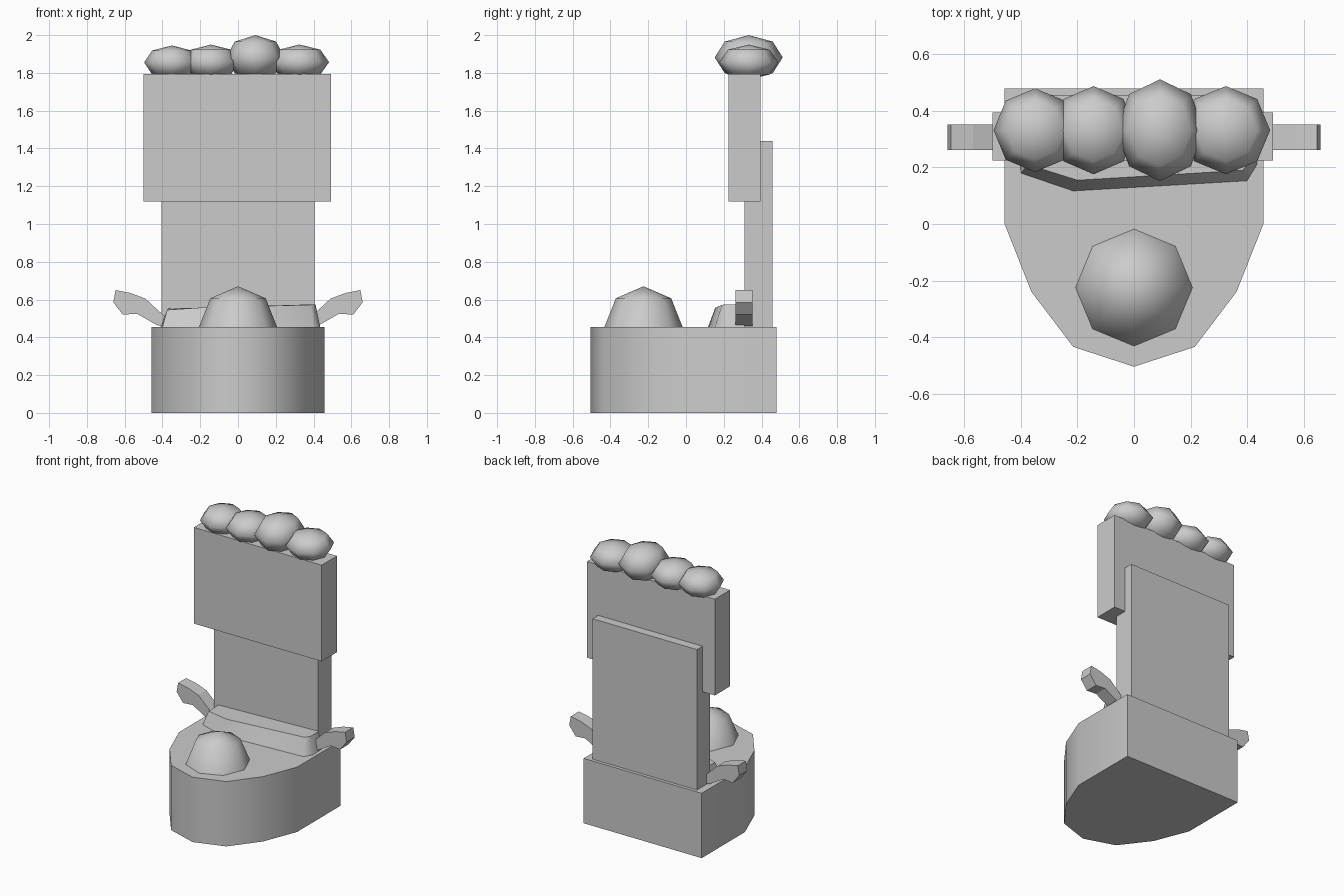
import bpy, bmesh, math

cube = bpy.data.objects.get("Cube")
if cube:
    bpy.data.objects.remove(cube, do_unlink=True)

# One plain grey for everything
grey = bpy.data.materials.new("plain_grey")
grey.use_nodes = True
colour = (0.6, 0.6, 0.6, 1)
grey.diffuse_color = colour
grey.node_tree.nodes["Principled BSDF"].inputs["Base Color"].default_value = colour


def finish(name, bm, smooth=None):
    bmesh.ops.recalc_face_normals(bm, faces=bm.faces)
    mesh = bpy.data.meshes.new(name)
    bm.to_mesh(mesh)
    bm.free()
    mesh.materials.append(grey)
    obj = bpy.data.objects.new(name, mesh)
    bpy.context.collection.objects.link(obj)
    if smooth:
        bpy.ops.object.select_all(action='DESELECT')
        obj.select_set(True)
        bpy.context.view_layer.objects.active = obj
        bpy.ops.object.shade_smooth_by_angle(angle=math.radians(smooth))
    return obj


def loft(name, lower, upper, smooth=None):
    """Solid between two matching outlines."""
    bm = bmesh.new()
    a = [bm.verts.new(p) for p in lower]
    b = [bm.verts.new(p) for p in upper]
    bm.faces.new(a)
    bm.faces.new(b)
    for i in range(len(a)):
        j = (i + 1) % len(a)
        bm.faces.new((a[i], a[j], b[j], b[i]))
    return finish(name, bm, smooth)


def box(name, x0, x1, y0, y1, z0, z1):
    outline = [(x0, y0), (x1, y0), (x1, y1), (x0, y1)]
    return loft(name, [(x, y, z0) for x, y in outline], [(x, y, z1) for x, y in outline])


def ball(name, centre, radii, dome=False):
    bm = bmesh.new()
    bmesh.ops.create_uvsphere(bm, u_segments=8, v_segments=4, radius=1)
    if dome:
        bmesh.ops.delete(bm, geom=[v for v in bm.verts if v.co.z < -0.1], context='VERTS')
    bmesh.ops.scale(bm, vec=radii, verts=bm.verts)
    bmesh.ops.translate(bm, vec=centre, verts=bm.verts)
    return finish(name, bm, 80)


# Base, square at the back and rounded at the front
half = [(0.458, 0.48), (0.458, 0), (0.363, -0.24), (0.215, -0.435)]
outline = half + [(0, -0.505)] + [(-x, y) for x, y in reversed(half)]
base_top = 0.455
loft("base", [(x, y, 0) for x, y in outline], [(x, y, base_top) for x, y in outline], 40)

# Upright board and the panel on its front
box("back_board", -0.405, 0.405, 0.31, 0.457, base_top, 1.44)
box("upper_panel", -0.5, 0.492, 0.225, 0.395, 1.12, 1.795)

# Dome on the base
ball("front_dome", (0, -0.225, base_top), (0.207, 0.207, 0.215), dome=True)

# Row of balls along the top
for i, (x, z, rx, ry, rz) in enumerate([
        (-0.35, 1.855, 0.147, 0.148, 0.09), (-0.143, 1.857, 0.15, 0.156, 0.093),
        (0.092, 1.882, 0.155, 0.18, 0.118), (0.325, 1.857, 0.157, 0.156, 0.093)]):
    ball(f"top_ball_{i + 1}", (x, 0.332, z), (rx, ry, rz))

# Low bolster in front of the board
bolster_foot = [(-0.40, 0.18), (-0.215, 0.117), (0.40, 0.153), (0.435, 0.21), (0.43, 0.31), (-0.41, 0.31)]
bolster_crown = [(-0.375, 0.21, 0.545), (-0.2, 0.155, 0.557), (0.385, 0.19, 0.572),
                 (0.41, 0.22, 0.575), (0.41, 0.31, 0.575), (-0.37, 0.31, 0.552)]
loft("bolster", [(x, y, base_top) for x, y in bolster_foot], bolster_crown, 50)

# Curved side arms
arm = [(0.385, 0.455), (0.43, 0.465), (0.535, 0.525), (0.61, 0.52), (0.66, 0.585),
       (0.648, 0.65), (0.57, 0.635), (0.49, 0.605), (0.42, 0.54), (0.385, 0.51)]
for name, side in (("left_arm", 1), ("right_arm", -1)):
    loft(name, [(side * x, 0.262, z) for x, z in arm], [(side * x, 0.352, z) for x, z in arm])
